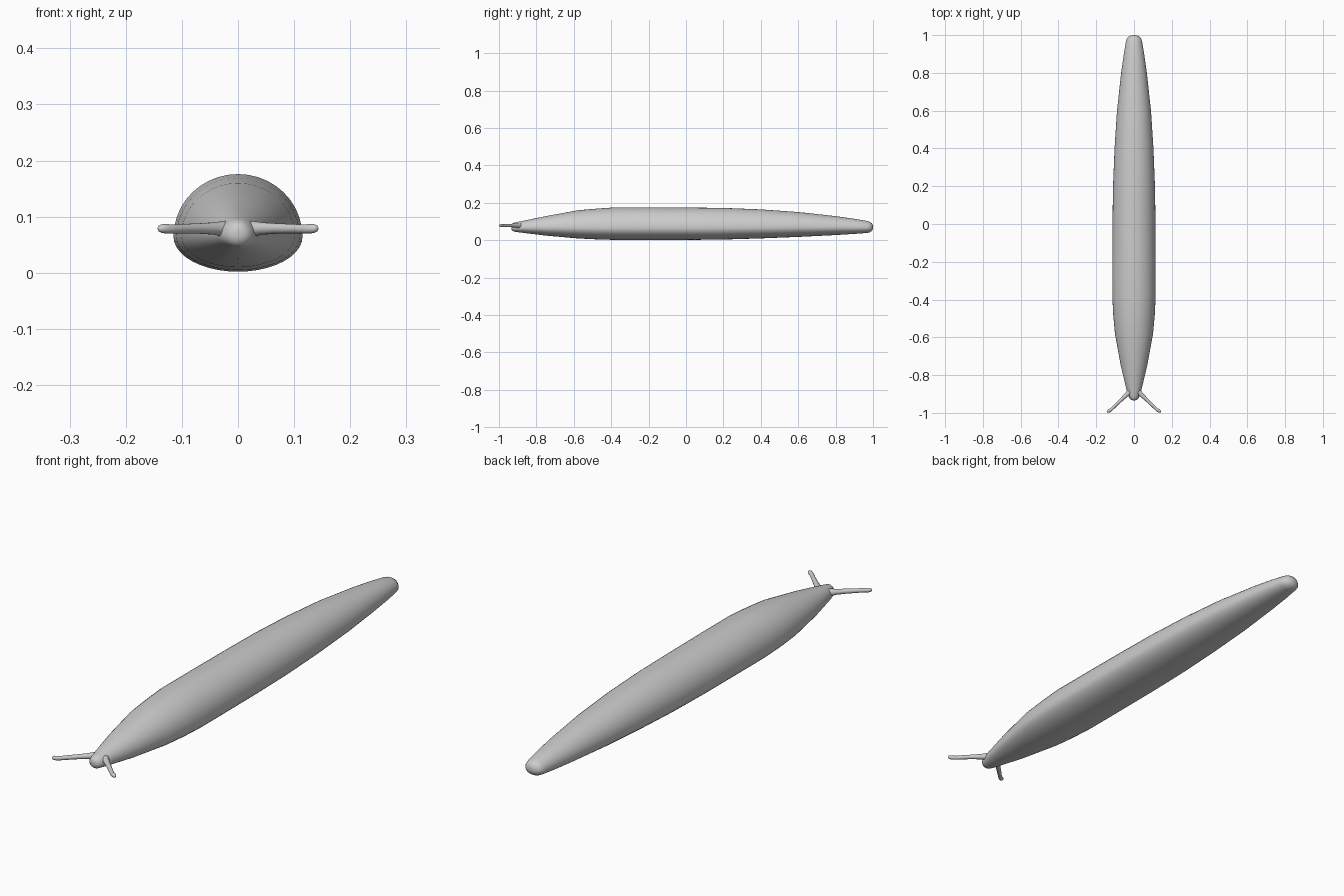
import bpy, bmesh, math
from mathutils import Vector

mat = bpy.data.materials.new("slug grey")
mat.diffuse_color = (0.6, 0.6, 0.6, 1)


def loft(name, rings):
    """Skin a list of closed vertex rings and cap both ends."""
    bm = bmesh.new()
    loops = [[bm.verts.new(p) for p in ring] for ring in rings]
    n = len(loops[0])
    for a, b in zip(loops, loops[1:]):
        for i in range(n):
            j = (i + 1) % n
            bm.faces.new((a[i], a[j], b[j], b[i]))
    bm.faces.new(loops[0])
    bm.faces.new(loops[-1])
    bmesh.ops.recalc_face_normals(bm, faces=bm.faces)
    for f in bm.faces:
        f.smooth = True
    me = bpy.data.meshes.new(name)
    bm.to_mesh(me)
    bm.free()
    me.materials.append(mat)
    ob = bpy.data.objects.new(name, me)
    bpy.context.collection.objects.link(ob)
    return ob


# Body: y, half width, bottom z, top z
stations = [
    (-0.934, 0.006, 0.064, 0.078), (-0.931, 0.016, 0.054, 0.086),
    (-0.922, 0.025, 0.047, 0.093), (-0.905, 0.031, 0.044, 0.097),
    (-0.88, 0.039, 0.041, 0.102), (-0.75, 0.070, 0.025, 0.129),
    (-0.58, 0.101, 0.010, 0.160), (-0.48, 0.110, 0.005, 0.169),
    (-0.38, 0.115, 0.002, 0.176), (-0.2, 0.115, 0.002, 0.176),
    (0.0, 0.114, 0.002, 0.175), (0.2, 0.111, 0.004, 0.173),
    (0.4, 0.103, 0.010, 0.165), (0.6, 0.090, 0.018, 0.151),
    (0.8, 0.068, 0.028, 0.129), (0.9, 0.054, 0.034, 0.115),
    (0.965, 0.043, 0.039, 0.104), (0.982, 0.038, 0.042, 0.099),
    (0.993, 0.028, 0.049, 0.092), (0.998, 0.016, 0.057, 0.083),
    (1.0, 0.005, 0.066, 0.074),
]
SIDES = 40
rings = []
for y, w, lo, hi in stations:
    mid = lo + (0.36 + 0.1 * (1 - w / 0.115)) * (hi - lo)  # flatter sole, domed back
    ring = []
    for i in range(SIDES):
        a = 2 * math.pi * i / SIDES
        s = math.sin(a)
        ring.append((w * math.cos(a), y, mid + s * ((hi - mid) if s > 0 else (mid - lo))))
    rings.append(ring)
loft("body", rings)

# Tentacles: x, y, z, radius, mirrored left and right
path = [
    (0.010, -0.880, 0.077, 0.018), (0.028, -0.893, 0.078, 0.014),
    (0.042, -0.907, 0.079, 0.011), (0.070, -0.933, 0.079, 0.0092),
    (0.100, -0.962, 0.0785, 0.0083), (0.118, -0.980, 0.078, 0.0080),
    (0.128, -0.987, 0.0785, 0.0086), (0.135, -0.991, 0.079, 0.0080),
    (0.140, -0.994, 0.079, 0.0056), (0.1425, -0.9955, 0.079, 0.002),
]
for side, label in ((1, "right_tentacle"), (-1, "left_tentacle")):
    pts = [Vector((side * p[0], p[1], p[2])) for p in path]
    rings = []
    for k, p in enumerate(pts):
        d = (pts[min(k + 1, len(pts) - 1)] - pts[max(k - 1, 0)]).normalized()
        u = d.cross(Vector((0, 0, 1))).normalized()
        v = u.cross(d)
        r = path[k][3]
        rings.append([p + r * (math.cos(t) * u + math.sin(t) * v)
                      for t in (2 * math.pi * i / 16 for i in range(16))])
    loft(label, rings)
